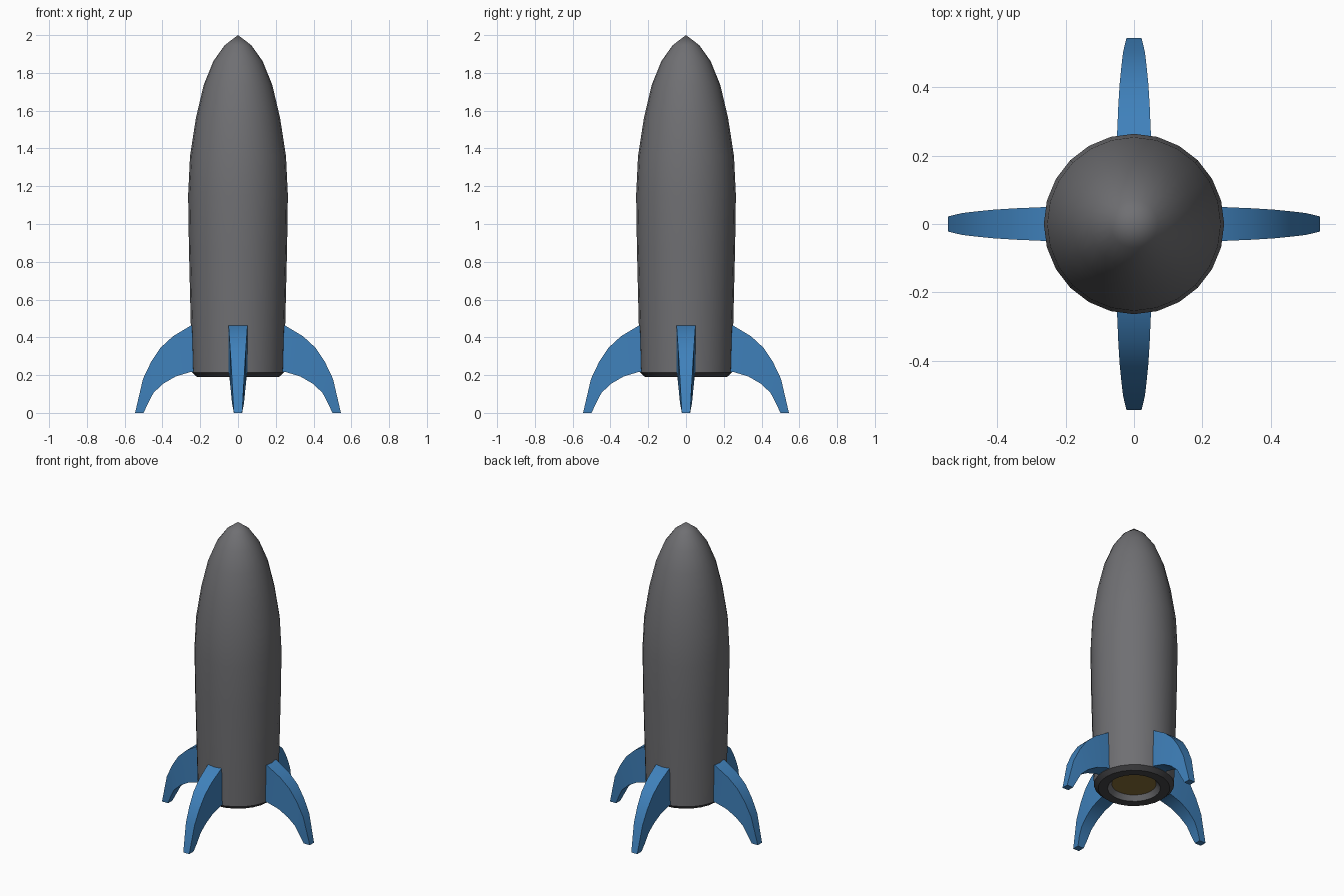
import bpy, bmesh, math

if "Cube" in bpy.data.objects:
    bpy.data.objects.remove(bpy.data.objects["Cube"])


def material(name, color):
    m = bpy.data.materials.new(name)
    m.diffuse_color = color
    m.use_nodes = True
    m.node_tree.nodes["Principled BSDF"].inputs["Base Color"].default_value = m.diffuse_color
    return m


def finish(bm, name, mat=None, smooth=None):
    bmesh.ops.recalc_face_normals(bm, faces=bm.faces)
    me = bpy.data.meshes.new(name)
    bm.to_mesh(me)
    bm.free()
    ob = bpy.data.objects.new(name, me)
    bpy.context.collection.objects.link(ob)
    if mat:
        me.materials.append(mat)
    if smooth:
        bpy.ops.object.select_all(action='DESELECT')
        ob.select_set(True)
        bpy.context.view_layer.objects.active = ob
        bpy.ops.object.shade_smooth_by_angle(angle=math.radians(smooth))
    return ob


def lathe(name, profile, mat=None, sides=24):
    bm = bmesh.new()
    rings = []
    for r, z in profile:
        if r == 0:
            rings.append([bm.verts.new((0, 0, z))] * sides)
        else:
            rings.append([bm.verts.new((r * math.cos(math.tau * i / sides),
                                        r * math.sin(math.tau * i / sides), z))
                          for i in range(sides)])
    for a, b in zip(rings, rings[1:]):
        for i in range(sides):
            j = (i + 1) % sides
            bm.faces.new(dict.fromkeys((a[i], a[j], b[j], b[i])))
    return finish(bm, name, mat, 30)


blue = material("fin_blue", (0.05, 0.22, 0.5, 1))
brown = material("nozzle_brown", (0.25, 0.16, 0.04, 1))
dark = material("base_dark", (0.06, 0.06, 0.065, 1))
grey = material("hull_grey", (0.16, 0.16, 0.17, 1))

# Hull: pointed nose down to the lower edge
lathe("hull", [(0, 2.0), (0.07, 1.947), (0.13, 1.863), (0.182, 1.735),
               (0.223, 1.56), (0.254, 1.36), (0.264, 1.153), (0.26, 0.88),
               (0.25, 0.466), (0.243, 0.215)], grey)

# Bevelled base ring and the shallow engine recess
lathe("base_ring", [(0.243, 0.215), (0.217, 0.19), (0.16, 0.19)], dark)
lathe("engine_wall", [(0.16, 0.19), (0.135, 0.22)], grey)
lathe("engine_disc", [(0.135, 0.22), (0, 0.22)], brown)

# Curved fins: (outer r, outer z, inner r, inner z, half thickness)
SECTIONS = [(0.235, 0.466, 0.235, 0.217, 0.05),
            (0.25, 0.462, 0.25, 0.217, 0.05),
            (0.345, 0.405, 0.33, 0.193, 0.046),
            (0.41, 0.345, 0.395, 0.155, 0.042),
            (0.46, 0.27, 0.447, 0.107, 0.037),
            (0.503, 0.18, 0.475, 0.053, 0.032),
            (0.545, 0.0, 0.50, 0.0, 0.022)]


def fin(name, angle):
    bm = bmesh.new()
    c, s = math.cos(angle), math.sin(angle)
    loops = []
    for ro, zo, ri, zi, t in SECTIONS:
        pts = [(ro, -t, zo), (ro, t, zo), (ri, t, zi), (ri, -t, zi)]
        loops.append([bm.verts.new((x * c - y * s, x * s + y * c, z))
                      for x, y, z in pts])
    for a, b in zip(loops, loops[1:]):
        for i in range(4):
            j = (i + 1) % 4
            bm.faces.new((a[i], a[j], b[j], b[i]))
    bm.faces.new(loops[0])
    bm.faces.new(loops[-1])
    return finish(bm, name, blue, 30)


for label, k in (("right", 0), ("back", 1), ("left", 2), ("front", 3)):
    fin(label + "_fin", k * math.pi / 2)
